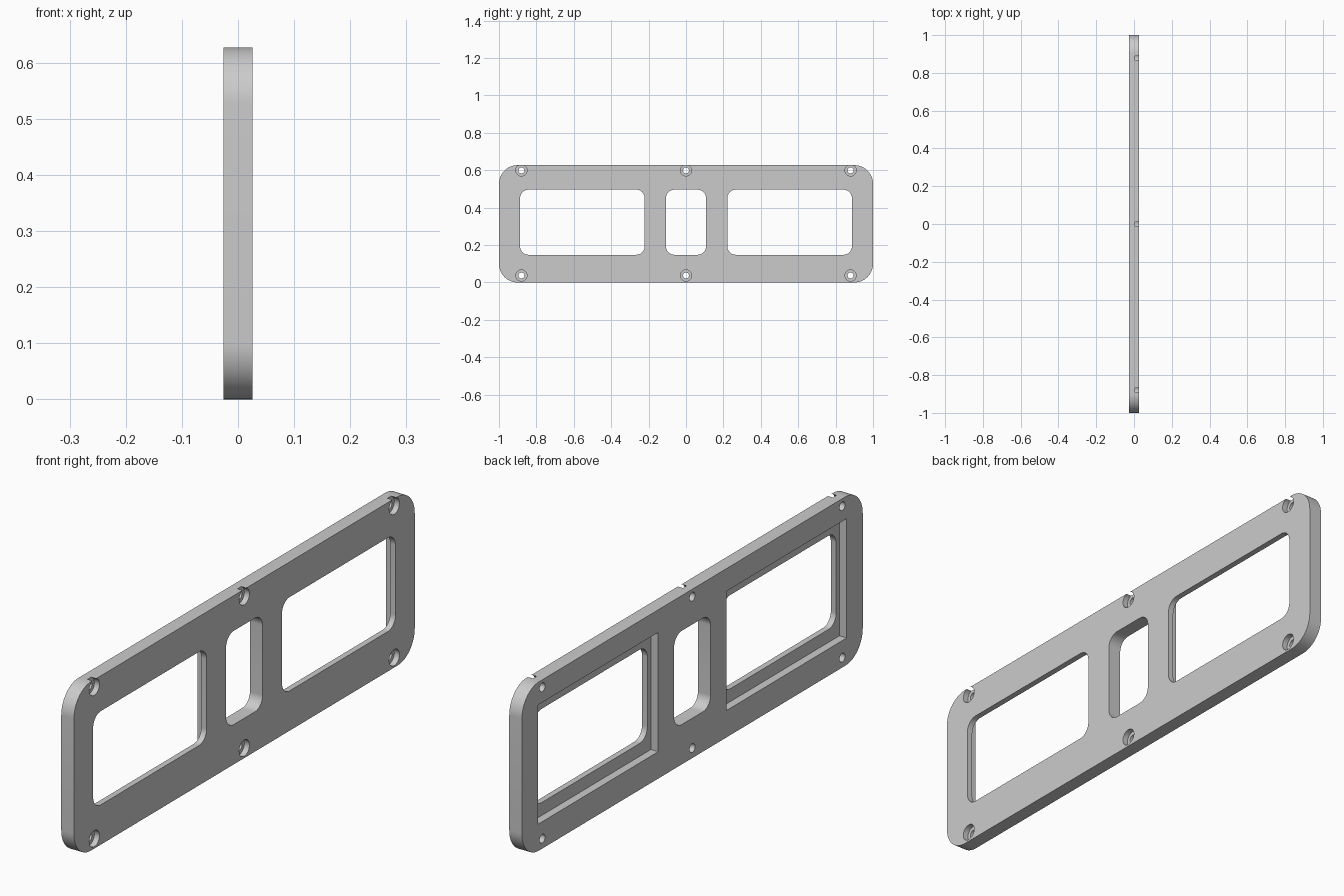
import bpy, bmesh, math

cube = bpy.data.objects.get("Cube")
if cube:
    bpy.data.objects.remove(cube, do_unlink=True)

HALF = 0.026       # half the plate thickness
HEIGHT = 0.627
OVER = 0.05        # how far cutters reach past a face


def outline(y0, y1, z0, z1, radius, steps=16):
    """Rounded rectangle in the YZ plane, sharp when radius is zero."""
    if radius == 0:
        return [(y1, z1), (y0, z1), (y0, z0), (y1, z0)]
    corners = [(y1 - radius, z1 - radius), (y0 + radius, z1 - radius),
               (y0 + radius, z0 + radius), (y1 - radius, z0 + radius)]
    points = []
    for quarter, (cy, cz) in enumerate(corners):
        for i in range(steps + 1):
            a = (quarter + i / steps) * math.pi / 2
            points.append((cy + radius * math.cos(a), cz + radius * math.sin(a)))
    return points


def circle(y, z, radius, steps=40):
    turn = 2 * math.pi / steps
    return [(y + radius * math.cos(i * turn), z + radius * math.sin(i * turn))
            for i in range(steps)]


def extrude_profile(name, points, x0, x1):
    """Closed prism of a YZ profile between two X positions."""
    bm = bmesh.new()
    face = bm.faces.new([bm.verts.new((x0, y, z)) for y, z in points])
    result = bmesh.ops.extrude_face_region(bm, geom=[face])
    moved = [v for v in result["geom"] if isinstance(v, bmesh.types.BMVert)]
    bmesh.ops.translate(bm, vec=(x1 - x0, 0, 0), verts=moved)
    bmesh.ops.recalc_face_normals(bm, faces=bm.faces)
    mesh = bpy.data.meshes.new(name)
    bm.to_mesh(mesh)
    bm.free()
    obj = bpy.data.objects.new(name, mesh)
    bpy.context.collection.objects.link(obj)
    return obj


def cut(target, points, x0, x1):
    """Subtract a prism from the target and discard the cutter."""
    cutter = extrude_profile("cutter", points, x0, x1)
    cutter.hide_render = True
    mod = target.modifiers.new("cut", "BOOLEAN")
    mod.operation = "DIFFERENCE"
    mod.solver = "EXACT"
    mod.object = cutter
    bpy.context.view_layer.objects.active = target
    bpy.ops.object.modifier_apply(modifier=mod.name)
    bpy.data.objects.remove(cutter, do_unlink=True)


# Main plate
plate = extrude_profile("face_plate", outline(-1, 1, 0, HEIGHT, 0.1), -HALF, HALF)

# Central opening
cut(plate, outline(-0.107, 0.107, 0.148, 0.496, 0.045), -OVER, OVER)

# Two large windows, each with a square-cornered recess on the inner face
for side in (-1, 1):
    y0, y1 = sorted((side * 0.221, side * 0.887))
    cut(plate, outline(y0, y1, 0.148, 0.496, 0.045), -OVER, OVER)
    y0, y1 = sorted((side * 0.2, side * 0.906))
    cut(plate, outline(y0, y1, 0.1, 0.543, 0), -OVER, 0.004)

# Counterbored screw holes; the upper ones break through the top edge
for y in (-0.88, 0, 0.88):
    for z in (0.037, 0.599):
        cut(plate, circle(y, z, 0.03), 0.005, OVER)
        cut(plate, circle(y, z, 0.016), -OVER, OVER)

# Single grey material
grey = bpy.data.materials.new("light_grey")
grey.use_nodes = True
colour = (0.6, 0.6, 0.6, 1)
grey.diffuse_color = colour
grey.node_tree.nodes["Principled BSDF"].inputs["Base Color"].default_value = colour
plate.data.materials.clear()
plate.data.materials.append(grey)
for polygon in plate.data.polygons:
    polygon.material_index = 0

# Smooth curved walls, sharp face edges
bpy.ops.object.select_all(action="DESELECT")
plate.select_set(True)
bpy.context.view_layer.objects.active = plate
bpy.ops.object.shade_smooth_by_angle(angle=math.radians(30))
